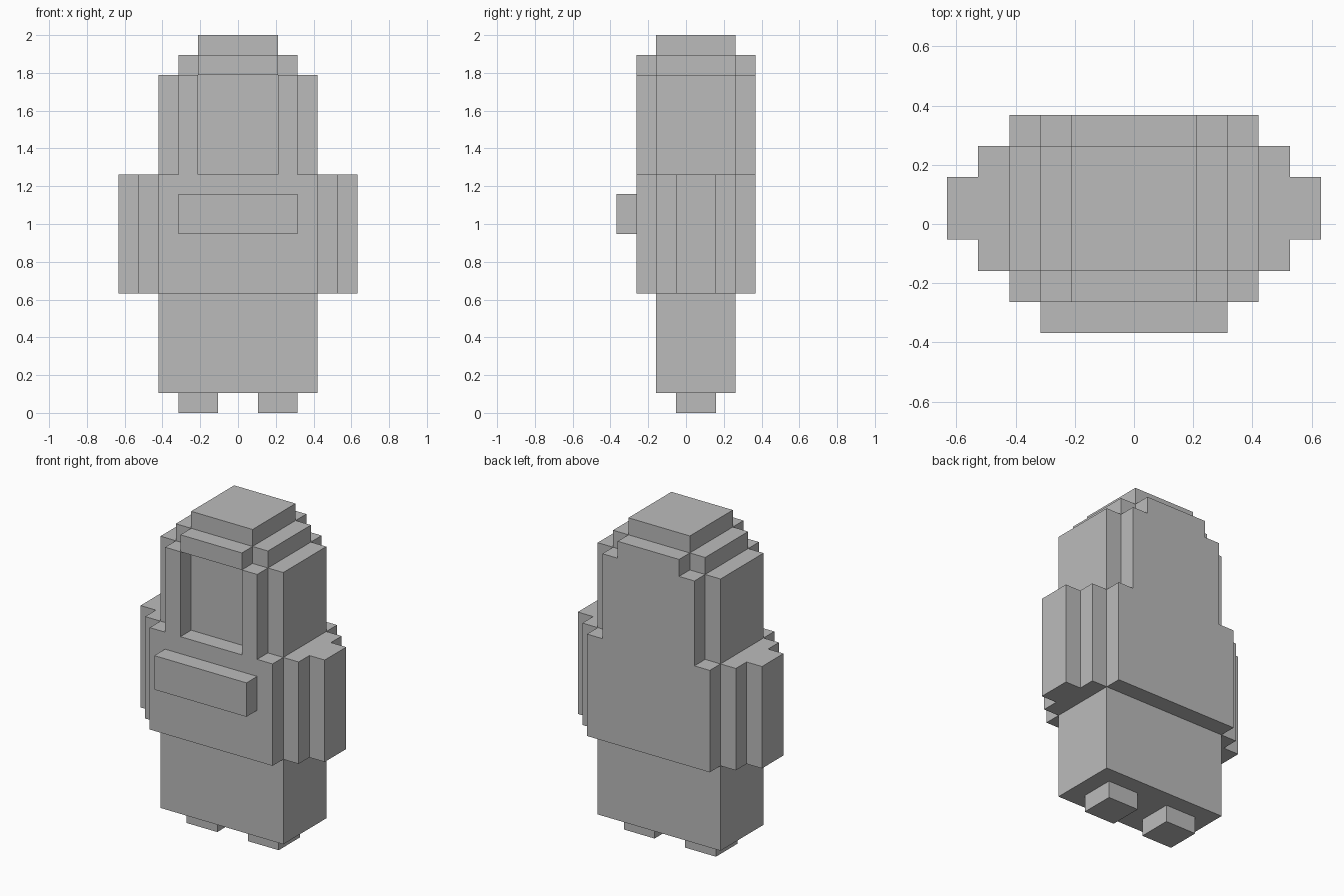
import bpy
import bmesh

cube = bpy.data.objects.get("Cube")
if cube:
    bpy.data.objects.remove(cube, do_unlink=True)

U = 2 / 19  # one block of the model

grey = bpy.data.materials.new("plain grey")
grey.use_nodes = True
grey.diffuse_color = (0.5, 0.5, 0.5, 1)
bsdf = next(n for n in grey.node_tree.nodes if n.type == "BSDF_PRINCIPLED")
bsdf.inputs["Base Color"].default_value = grey.diffuse_color


def extrude_plan(name, plan, bottom, top):
    """Extrude a counter-clockwise plan outline, given in blocks."""
    bm = bmesh.new()
    face = bm.faces.new([bm.verts.new((x * U, y * U, bottom * U)) for x, y in plan])
    sides = bmesh.ops.extrude_face_region(bm, geom=[face], use_keep_orig=True)
    upper = [v for v in sides["geom"] if isinstance(v, bmesh.types.BMVert)]
    bmesh.ops.translate(bm, verts=upper, vec=(0, 0, (top - bottom) * U))
    bmesh.ops.recalc_face_normals(bm, faces=bm.faces)
    mesh = bpy.data.meshes.new(name)
    bm.to_mesh(mesh)
    bm.free()
    mesh.materials.append(grey)
    obj = bpy.data.objects.new(name, mesh)
    bpy.context.collection.objects.link(obj)


def mirrored(half):
    """Complete a left-hand outline running front to back."""
    return half + [(-x, y) for x, y in reversed(half)]


def rect(x0, x1, y0, y1):
    return [(x0, y0), (x1, y0), (x1, y1), (x0, y1)]


# Feet and lower body
extrude_plan("left_foot", rect(1, 3, -0.5, 1.5), 0, 1)
extrude_plan("right_foot", rect(-3, -1, -0.5, 1.5), 0, 1)
extrude_plan("lower_body", rect(-4, 4, -1.5, 2.5), 1, 6)

# Torso with arms stepping out at the sides
torso = [(4, -2.5), (4, -1.5), (5, -1.5), (5, -0.5), (6, -0.5),
         (6, 1.5), (5, 1.5), (5, 2.5), (4, 2.5), (4, 3.5)]
extrude_plan("torso_and_arms", mirrored(torso), 6, 12)

# Bar across the chest
extrude_plan("chest_bar", rect(-3, 3, -3.5, -2.5), 9, 11)

# Hood with a recessed face opening
hood = [(2, -1.5), (2, -2.5), (3, -2.5), (3, -1.5), (4, -1.5),
        (4, 2.5), (3, 2.5), (3, 3.5)]
extrude_plan("hood", mirrored(hood), 12, 17)

# Stepped crown and cap
crown = [(2, -2.5), (2, -1.5), (3, -1.5), (3, 2.5), (2, 2.5), (2, 3.5)]
extrude_plan("crown", mirrored(crown), 17, 18)
extrude_plan("cap", rect(-2, 2, -1.5, 2.5), 18, 19)
